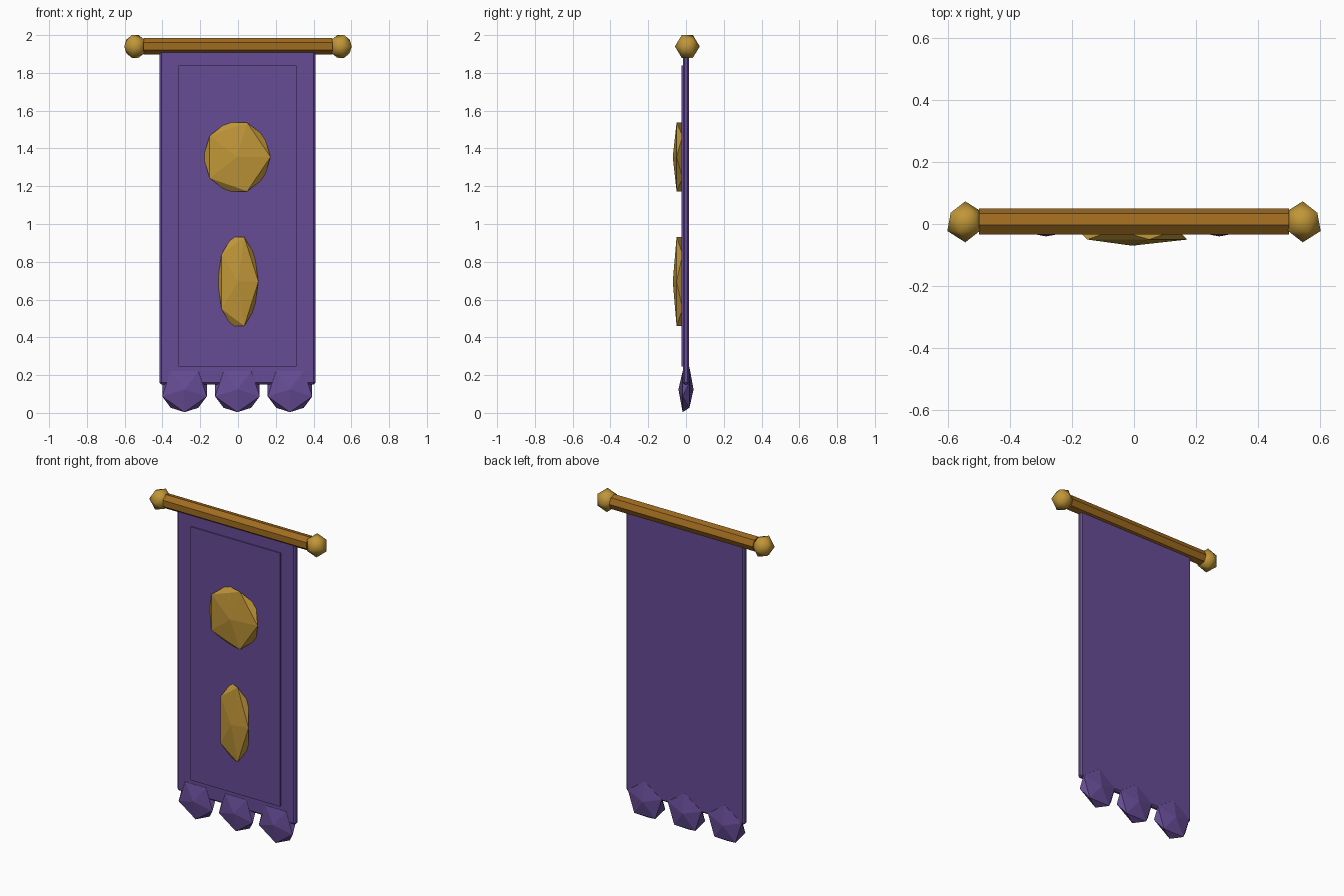
import bpy, bmesh, math
from mathutils import Matrix

if "Cube" in bpy.data.objects:
    bpy.data.objects.remove(bpy.data.objects["Cube"])


def material(name, rgb):
    m = bpy.data.materials.new(name)
    lin = [((c / 255 + 0.055) / 1.055) ** 2.4 for c in rgb]
    m.diffuse_color = (*lin, 1)
    m.use_nodes = True
    m.node_tree.nodes["Principled BSDF"].inputs["Base Color"].default_value = m.diffuse_color
    return m


PURPLE = material("purple cloth", (103, 76, 150))
GOLD = material("gold", (192, 150, 56))
WOOD = material("golden brown wood", (160, 108, 32))


def finish(name, bm, mat, smooth=False):
    bmesh.ops.recalc_face_normals(bm, faces=bm.faces)
    me = bpy.data.meshes.new(name)
    bm.to_mesh(me)
    bm.free()
    me.materials.append(mat)
    for p in me.polygons:
        p.use_smooth = smooth
    ob = bpy.data.objects.new(name, me)
    bpy.context.collection.objects.link(ob)
    return ob


def box(name, lo, hi, mat, bevel=0):
    bm = bmesh.new()
    size = [b - a for a, b in zip(lo, hi)]
    mid = [(a + b) / 2 for a, b in zip(lo, hi)]
    bmesh.ops.create_cube(bm, size=1, matrix=Matrix.Translation(mid) @ Matrix.Diagonal((*size, 1)))
    if bevel:
        bmesh.ops.bevel(bm, geom=bm.edges[:], offset=bevel, segments=1, affect='EDGES')
    return finish(name, bm, mat)


def gem(name, centre, rx, ry, rz, mat, turn=0, smooth=False):
    """Twenty-sided ball with its poles on y; rx and rz are the ring radii."""
    bm = bmesh.new()
    cx, cy, cz = centre
    for side, start in ((-1, turn), (1, turn + 180)):
        bm.verts.new((cx, cy + side * ry, cz))
        for k in range(5):
            a = math.radians(start + 72 * k)
            bm.verts.new((cx + rx * math.cos(a), cy + side * 0.447 * ry, cz + rz * math.sin(a)))
    bmesh.ops.convex_hull(bm, input=bm.verts[:])
    return finish(name, bm, mat, smooth)


# Cloth with raised front panel
box("cloth", (-0.415, -0.017, 0.15), (0.41, 0.017, 1.93), PURPLE, 0.01)
box("front_panel", (-0.315, -0.025, 0.245), (0.31, -0.01, 1.84), PURPLE)

# Seven-sided hanging rod
bm = bmesh.new()
ends = []
for x in (-0.5, 0.5):
    ring = [bm.verts.new((x, 0.006 + 0.0447 * math.cos(k * math.tau / 7),
                          1.941 + 0.0447 * math.sin(k * math.tau / 7))) for k in range(7)]
    bm.faces.new(ring)
    ends.append(ring)
for k in range(7):
    j = (k + 1) % 7
    bm.faces.new((ends[0][k], ends[0][j], ends[1][j], ends[1][k]))
finish("rod", bm, WOOD)

# Rod end knobs, mirrored
for label, s in (("left", -1), ("right", 1)):
    gem(label + "_knob", (s * 0.544, 0.007, 1.94), 0.058, 0.066, 0.063, GOLD,
        turn=0 if s > 0 else 180, smooth=True)

# Round and tall emblems
gem("round_emblem", (-0.006, -0.034, 1.355), 0.178, 0.036, 0.191, GOLD)
gem("tall_emblem", (0.0, -0.034, 0.695), 0.108, 0.036, 0.247, GOLD)

# Tassels along the lower edge
for k, x in enumerate((-0.283, -0.003, 0.275)):
    gem("tassel_%d" % (k + 1), (x, 0, 0.124), 0.124, 0.04, 0.12, PURPLE, turn=-18)
